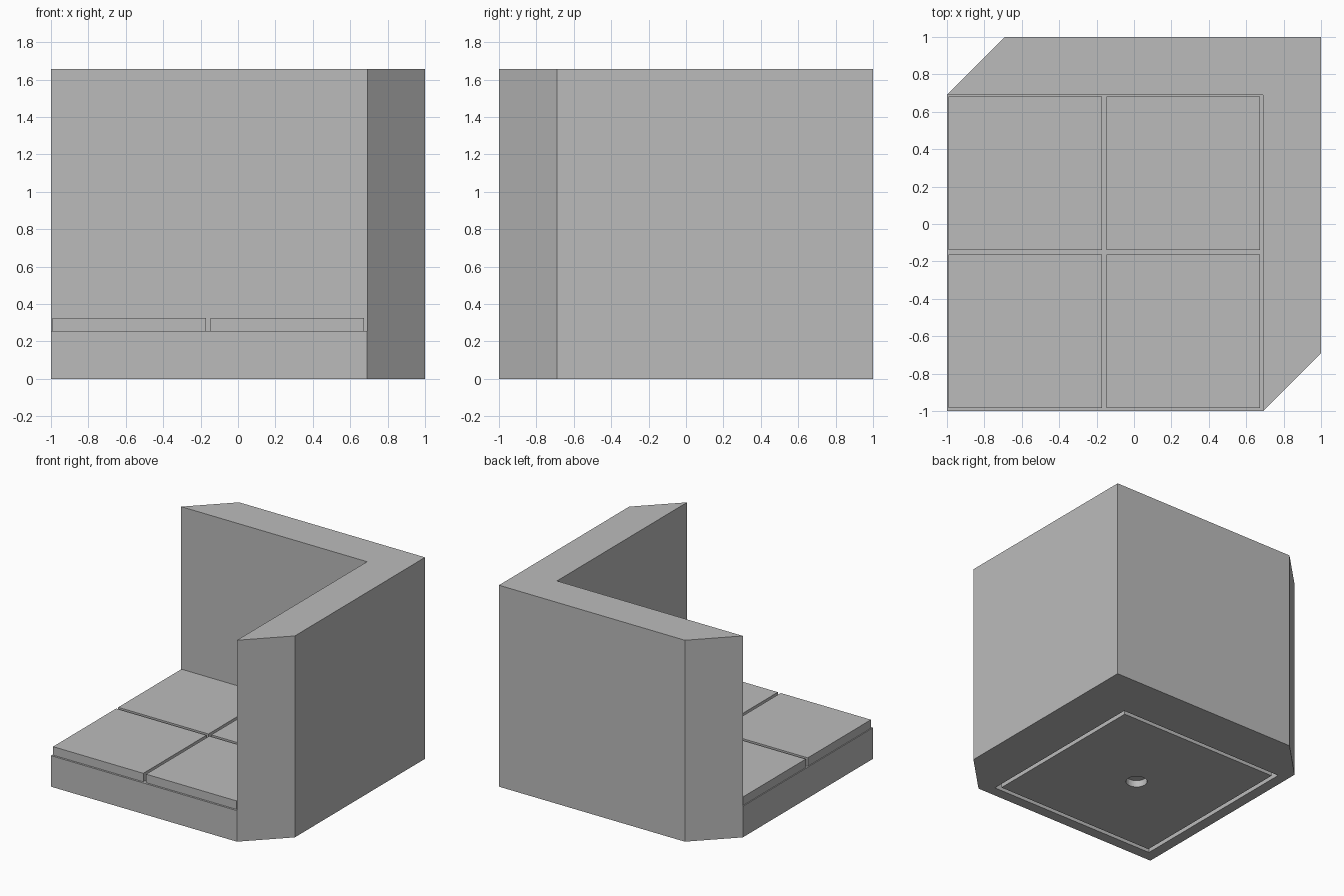
import bpy
import bmesh
from mathutils import Matrix, Vector

cube = bpy.data.objects.get("Cube")
if cube:
    bpy.data.objects.remove(cube, do_unlink=True)

# Plain grey stone
stone = bpy.data.materials.new("grey stone")
stone.use_nodes = True
GREY = (0.5, 0.5, 0.5, 1)
stone.diffuse_color = GREY
stone.node_tree.nodes["Principled BSDF"].inputs["Base Color"].default_value = GREY

INNER = 0.69      # inner wall face, also where the chamfers start
FLOOR = 0.255     # top of the base
HEIGHT = 1.655    # top of the walls
MID = -0.155      # centre of the floor square


def finish(name, bm):
    bmesh.ops.recalc_face_normals(bm, faces=bm.faces)
    mesh = bpy.data.meshes.new(name)
    bm.to_mesh(mesh)
    bm.free()
    mesh.materials.append(stone)
    obj = bpy.data.objects.new(name, mesh)
    bpy.context.collection.objects.link(obj)
    return obj


def prism(name, outline, z0, z1):
    bm = bmesh.new()
    face = bm.faces.new([bm.verts.new((x, y, z0)) for x, y in outline])
    new = bmesh.ops.extrude_face_region(bm, geom=[face])["geom"]
    bmesh.ops.translate(bm, vec=(0, 0, z1 - z0),
                        verts=[v for v in new if isinstance(v, bmesh.types.BMVert)])
    return finish(name, bm)


def box(name, lo, hi):
    lo, hi = Vector(lo), Vector(hi)
    bm = bmesh.new()
    bmesh.ops.create_cube(bm, size=1, matrix=Matrix.Translation((lo + hi) / 2)
                          @ Matrix.Diagonal((*(hi - lo), 1)))
    return finish(name, bm)


def cut(target, cutter):
    mod = target.modifiers.new(cutter.name, "BOOLEAN")
    mod.operation = "DIFFERENCE"
    mod.solver = "EXACT"
    mod.object = cutter
    bpy.context.view_layer.objects.active = target
    bpy.ops.object.modifier_apply(modifier=mod.name)
    bpy.data.objects.remove(cutter, do_unlink=True)


# Corner block with chamfered wall ends, opened up above the floor
corner = prism("corner_wall_and_base",
               [(-1, -1), (INNER, -1), (1, -INNER), (1, 1), (-INNER, 1), (-1, INNER)],
               0, HEIGHT)
cut(corner, box("room_cutter", (-1.5, -1.5, FLOOR), (INNER, INNER, 2)))

# Square groove in the underside: four overlapping channels
OUT, WIDTH, DEPTH = 0.757, 0.035, 0.06
for sx, sy in ((1, 0), (-1, 0), (0, 1), (0, -1)):
    centre = Vector((MID, MID, 0)) + Vector((sx, sy, 0)) * (OUT - WIDTH / 2)
    half = Vector((WIDTH / 2 if sx else OUT, WIDTH / 2 if sy else OUT, 0))
    cut(corner, box("groove_cutter", centre - half - Vector((0, 0, 0.1)),
                    centre + half + Vector((0, 0, DEPTH))))

# Round socket in the middle of the underside
bm = bmesh.new()
bmesh.ops.create_cone(bm, cap_ends=True, segments=32, radius1=0.08, radius2=0.08,
                      depth=0.11, matrix=Matrix.Translation((MID, MID, 0)))
cut(corner, finish("socket_cutter", bm))

# Four square floor slabs
SLAB, STEP = 0.82, 0.846
for i, side in enumerate(("right", "left")):
    for j, end in enumerate(("front", "back")):
        x, y = -0.992 + i * STEP, -0.984 + j * STEP
        box(f"floor_slab_{end}_{side}", (x, y, FLOOR), (x + SLAB, y + SLAB, 0.325))
